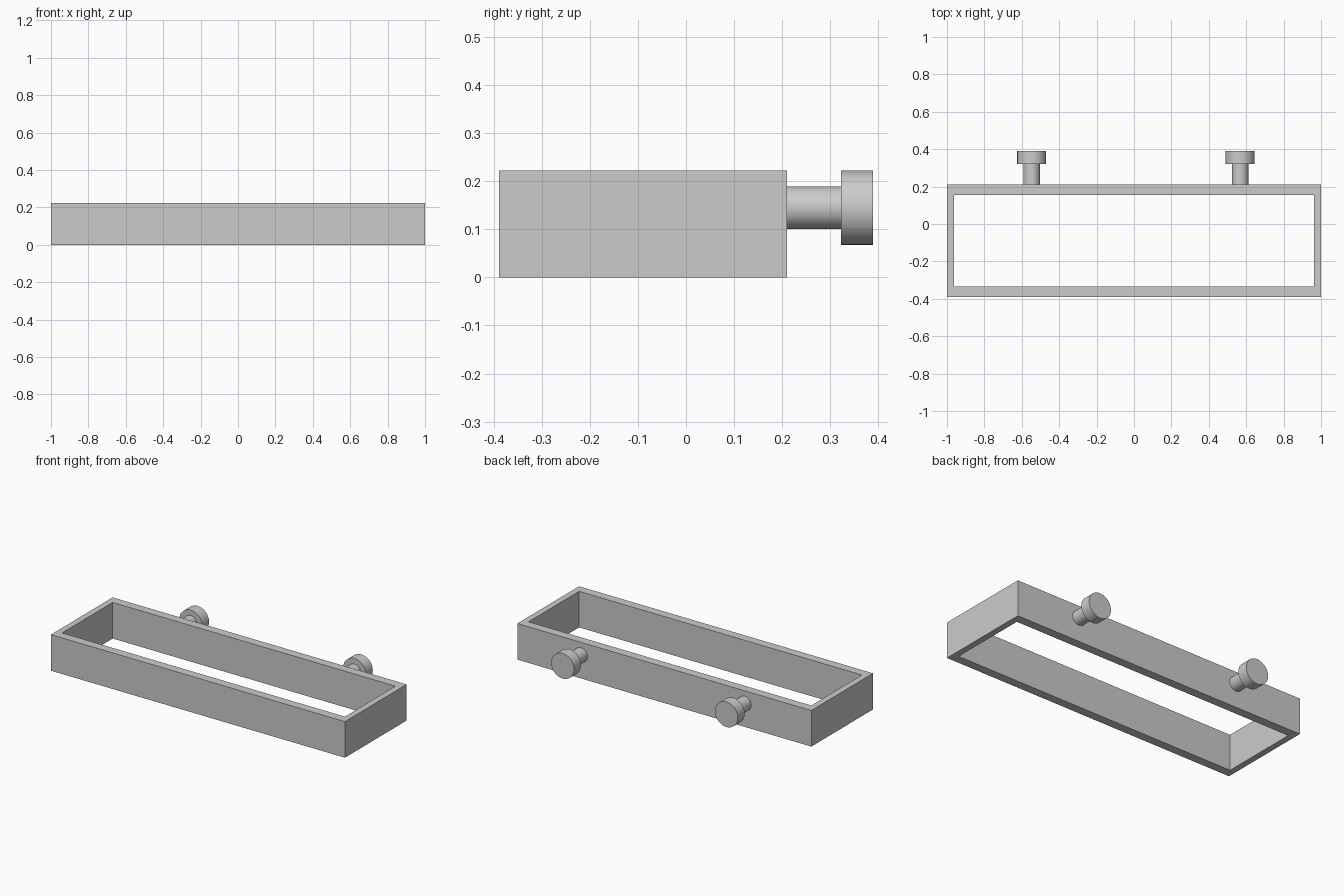
import bpy
import bmesh
import math
from mathutils import Matrix

cube = bpy.data.objects.get("Cube")
if cube:
    bpy.data.objects.remove(cube, do_unlink=True)

grey = bpy.data.materials.new("plain grey")
grey.use_nodes = True
colour = (0.6, 0.6, 0.6, 1)
grey.diffuse_color = colour
grey.node_tree.nodes["Principled BSDF"].inputs["Base Color"].default_value = colour


def finish(bm, name):
    bmesh.ops.recalc_face_normals(bm, faces=bm.faces)
    mesh = bpy.data.meshes.new(name)
    bm.to_mesh(mesh)
    bm.free()
    mesh.materials.append(grey)
    obj = bpy.data.objects.new(name, mesh)
    bpy.context.collection.objects.link(obj)
    return obj


# Open rectangular frame: a ring between two rectangles, pulled up
FRONT, BACK, HEIGHT = -0.389, 0.21, 0.222
SIDE_WALL, LONG_WALL = 0.038, 0.054


def rectangle(bm, dx, dy):
    x, y0, y1 = 1 - dx, FRONT + dy, BACK - dy
    return [bm.verts.new((px, py, 0))
            for px, py in ((-x, y0), (x, y0), (x, y1), (-x, y1))]


bm = bmesh.new()
outer = rectangle(bm, 0, 0)
inner = rectangle(bm, SIDE_WALL, LONG_WALL)
for i in range(4):
    j = (i + 1) % 4
    bm.faces.new((outer[i], outer[j], inner[j], inner[i]))
ring = bmesh.ops.extrude_face_region(bm, geom=bm.faces[:], use_keep_orig=True)
top = [v for v in ring["geom"] if isinstance(v, bmesh.types.BMVert)]
bmesh.ops.translate(bm, verts=top, vec=(0, 0, HEIGHT))
finish(bm, "frame")


# Round pegs on the back, each a stem with a wider head
def cylinder(name, x, radius, y0, y1):
    bm = bmesh.new()
    place = Matrix.Translation((x, (y0 + y1) / 2, 0.145)) @ Matrix.Rotation(math.pi / 2, 4, "X")
    bmesh.ops.create_cone(bm, cap_ends=True, segments=48, radius1=radius,
                          radius2=radius, depth=y1 - y0, matrix=place)
    obj = finish(bm, name)
    bpy.ops.object.select_all(action="DESELECT")
    obj.select_set(True)
    bpy.context.view_layer.objects.active = obj
    bpy.ops.object.shade_smooth_by_angle(angle=math.radians(30))


for side, x in (("right", -0.547), ("left", 0.567)):
    cylinder(side + "_peg_stem", x, 0.044, BACK - 0.01, 0.325)
    cylinder(side + "_peg_head", x, 0.0775, 0.322, 0.389)
